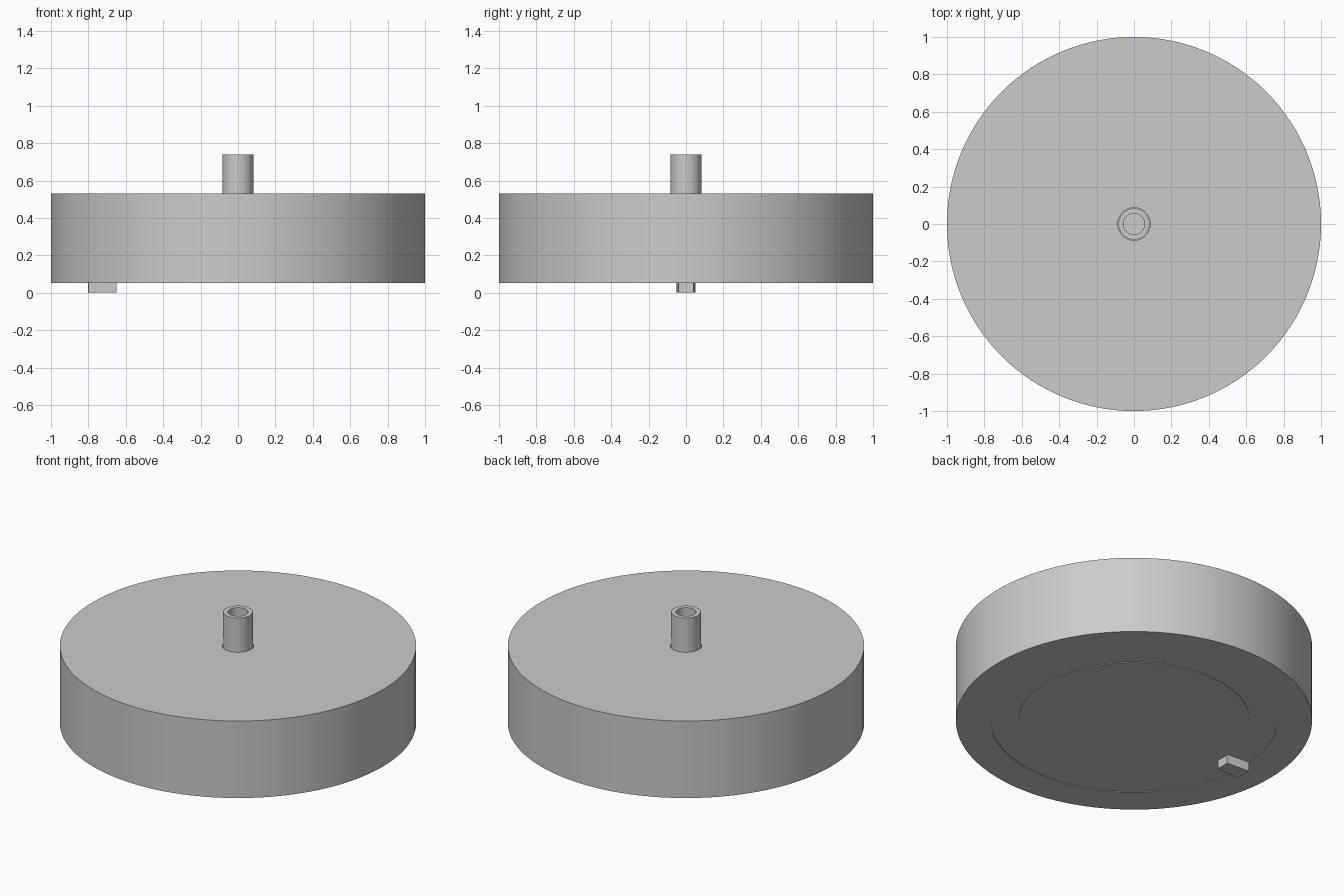
import bpy, bmesh, math

if "Cube" in bpy.data.objects:
    bpy.data.objects.remove(bpy.data.objects["Cube"])

SEG = 128


def finish(bm, name):
    bmesh.ops.remove_doubles(bm, verts=bm.verts[:], dist=1e-5)
    bmesh.ops.recalc_face_normals(bm, faces=bm.faces[:])
    mesh = bpy.data.meshes.new(name)
    bm.to_mesh(mesh)
    bm.free()
    obj = bpy.data.objects.new(name, mesh)
    bpy.context.collection.objects.link(obj)
    bpy.ops.object.select_all(action='DESELECT')
    obj.select_set(True)
    bpy.context.view_layer.objects.active = obj
    bpy.ops.object.shade_smooth_by_angle(angle=math.radians(30))
    return obj


def lathe(name, profile, steps=SEG):
    """Spin an (r, z) profile that starts and ends on the axis."""
    bm = bmesh.new()
    verts = [bm.verts.new((r, 0, z)) for r, z in profile]
    edges = [bm.edges.new(pair) for pair in zip(verts, verts[1:])]
    bmesh.ops.spin(bm, geom=verts + edges, cent=(0, 0, 0), axis=(0, 0, 1),
                   angle=math.tau, steps=steps)
    return finish(bm, name)


# Drum body: shallow ring track underneath, small clearance around the stem on top
BASE, TOP = 0.053, 0.53
TRACK_IN, TRACK_OUT, TRACK_DEPTH = 0.65, 0.805, 0.004
lathe("drum_body", [
    (0, BASE), (TRACK_IN, BASE), (TRACK_IN, BASE + TRACK_DEPTH),
    (TRACK_OUT, BASE + TRACK_DEPTH), (TRACK_OUT, BASE), (1, BASE),
    (1, TOP), (0.087, TOP), (0.087, TOP - 0.02), (0, TOP - 0.02)])

# Hollow stem
lathe("hollow_stem", [
    (0, TOP - 0.02), (0.083, TOP - 0.02), (0.083, 0.74),
    (0.056, 0.74), (0.056, TOP), (0, TOP)], 64)

# Peg: a small sector of the ring track, hanging below the drum
bm = bmesh.new()
half = math.radians(3.6)
angles = [math.pi + half * (i / 2 - 1) for i in range(5)]
outline = ([(TRACK_IN, a) for a in angles] +
           [(TRACK_OUT - 0.003, a) for a in reversed(angles)])
face = bm.faces.new([bm.verts.new((r * math.cos(a), r * math.sin(a), 0))
                     for r, a in outline])
top = bmesh.ops.extrude_face_region(bm, geom=[face], use_keep_orig=True)["geom"]
bmesh.ops.translate(bm, vec=(0, 0, BASE + TRACK_DEPTH),
                    verts=[v for v in top if isinstance(v, bmesh.types.BMVert)])
finish(bm, "track_peg")
